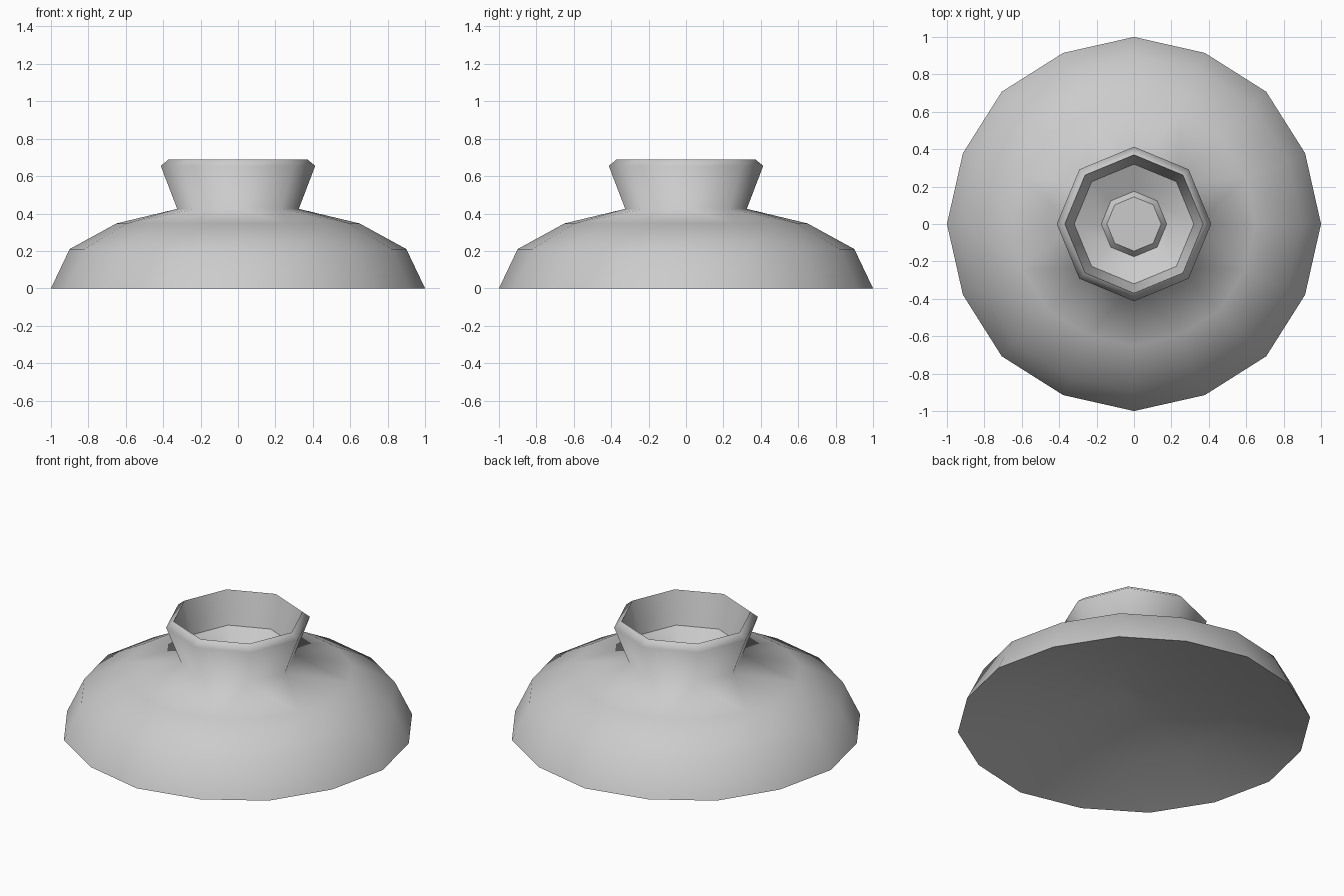
import bpy, bmesh
from math import cos, sin, tau

old = bpy.data.objects.get("Cube")
if old:
    bpy.data.objects.remove(old, do_unlink=True)


def make_material(name, rgb):
    mat = bpy.data.materials.new(name)
    mat.use_nodes = True
    mat.diffuse_color = (*rgb, 1)
    mat.node_tree.nodes["Principled BSDF"].inputs["Base Color"].default_value = (*rgb, 1)
    return mat


grey = make_material("plain grey", (0.6, 0.6, 0.6))


def ring(bm, radius, z, sides):
    """A ring of vertices; on 16-sided rings every second corner sits slightly in."""
    verts = []
    for i in range(sides):
        r = radius * (0.99 if sides == 16 and i % 2 else 1)
        verts.append(bm.verts.new((r * cos(tau * i / sides), r * sin(tau * i / sides), z)))
    return verts


def bridge(bm, low, high):
    """Join two rings; the lower one may have twice as many sides."""
    n, m = len(high), len(low)
    for i in range(n):
        a, b = high[i], high[(i + 1) % n]
        if m == n:
            bm.faces.new((low[i], low[(i + 1) % n], b, a))
        else:
            p, q, r = (low[(2 * i + k) % m] for k in range(3))
            bm.faces.new((a, p, q))
            bm.faces.new((a, q, b))
            bm.faces.new((b, q, r))


def lathe(name, profile, close_start=False, close_end=False, sharp_rings=()):
    """Stack rings of (radius, height, sides) into one smooth shell."""
    bm = bmesh.new()
    rings = [ring(bm, *step) for step in profile]
    for low, high in zip(rings, rings[1:]):
        bridge(bm, low, high)
    if close_start:
        bm.faces.new(rings[0][::-1])
    if close_end:
        bm.faces.new(rings[-1])
    for face in bm.faces:
        face.smooth = True
    for index in sharp_rings:
        members = set(rings[index])
        for edge in bm.edges:
            if set(edge.verts) <= members:
                edge.smooth = False
    mesh = bpy.data.meshes.new(name)
    bm.to_mesh(mesh)
    bm.free()
    mesh.materials.append(grey)
    obj = bpy.data.objects.new(name, mesh)
    bpy.context.collection.objects.link(obj)
    return obj


# Hollow underside, domed base and flared neck with a chamfered rim
lathe("domed_body", [(0.05, 0.2, 16), (0.6, 0.12, 16), (1, 0, 16), (0.9, 0.21, 16),
                     (0.65, 0.347, 16), (0.325, 0.425, 8), (0.413, 0.655, 8), (0.37, 0.69, 8)],
      close_start=True, sharp_rings=(2,))

# Hollow inside the neck: steep wall, then a floor dipping to the middle
lathe("neck_hollow", [(0.37, 0.69, 8), (0.32, 0.49, 8), (0.175, 0.42, 8)],
      sharp_rings=(1,))

# Small raised boss in the middle of the hollow
lathe("centre_boss", [(0.175, 0.42, 8), (0.145, 0.46, 8)],
      close_end=True, sharp_rings=(1,))
